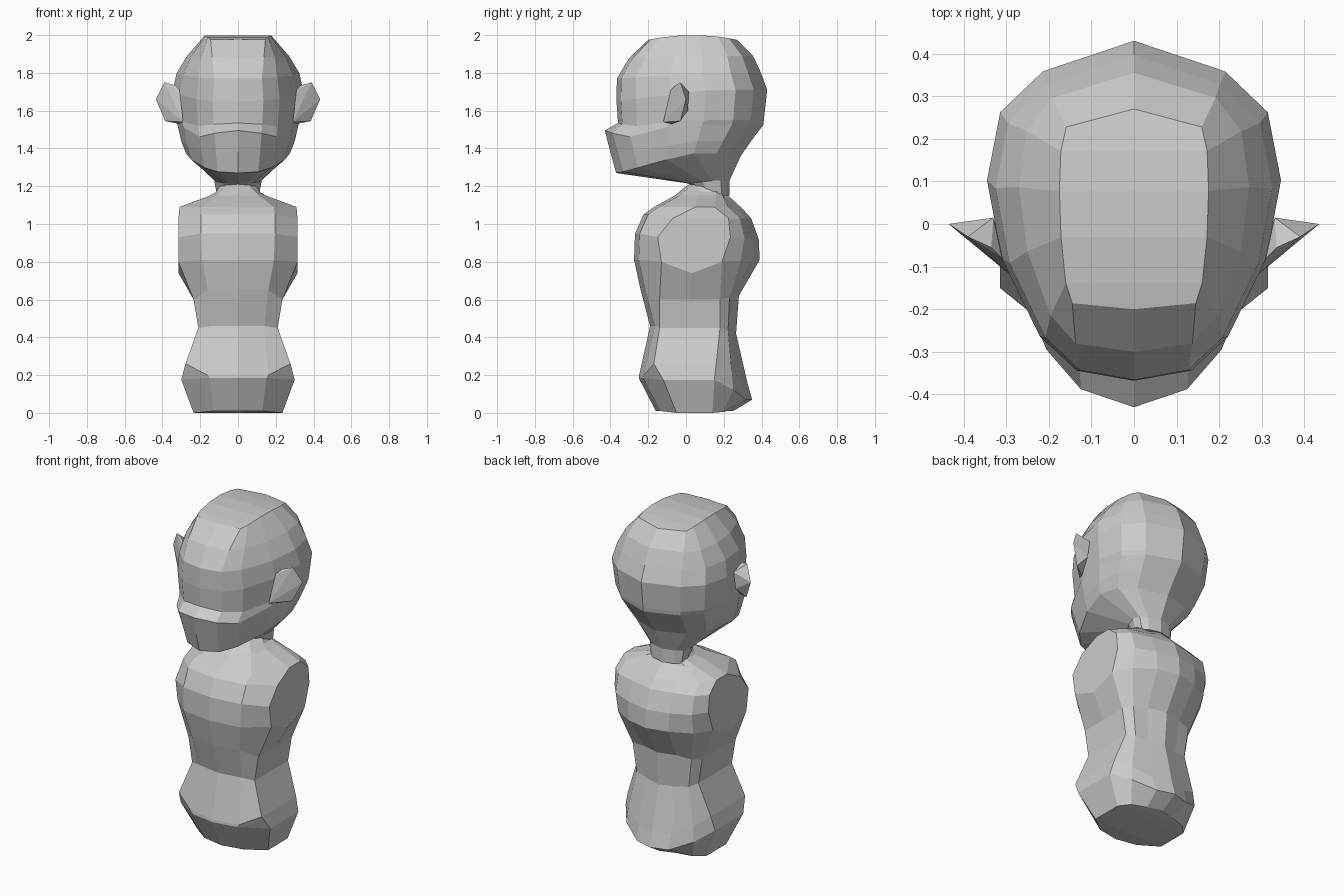
import bpy, bmesh


def finish(bm, name):
    bmesh.ops.remove_doubles(bm, verts=bm.verts, dist=0.0005)
    bmesh.ops.recalc_face_normals(bm, faces=bm.faces)
    mesh = bpy.data.meshes.new(name)
    bm.to_mesh(mesh)
    bm.free()
    ob = bpy.data.objects.new(name, mesh)
    bpy.context.collection.objects.link(ob)
    return ob


def loft(name, rings):
    """Skin half rings (front centre to back centre), mirror them, strip-cap the ends."""
    bm = bmesh.new()
    halves = [[[bm.verts.new((s * x, y, z)) for x, y, z in ring] for ring in rings]
              for s in (1, -1)]
    for half in halves:
        for a, b in zip(half, half[1:]):
            for i in range(len(a) - 1):
                bm.faces.new((a[i], a[i + 1], b[i + 1], b[i]))
    for k in (0, -1):
        r, l = halves[0][k], halves[1][k]
        for i in range(len(r) - 1):
            bm.faces.new((r[i], r[i + 1], l[i + 1], l[i]))
    return finish(bm, name)


# Torso: front/side/back heights, front/back depth, half width, side depths,
# panel half width, drop of the side middle (lower corner of the flat arm socket)
def torso_ring(zf, zs, zb, yf, yb, w, sf, sb, p, drop=0):
    return [(0, yf, zf), (p, yf + 0.025, zf), (w, sf, zs), (w, (sf + sb) / 2, zs - drop),
            (w, sb, zs), ((p + w) / 2, (sb + yb) / 2, (zs + zb) / 2),
            (p * 0.7, yb - 0.03, zb), (0, yb, zb)]


loft("torso", [torso_ring(*r) for r in (
    (0.01, 0.00, 0.01, -0.16, 0.25, 0.235, -0.05, 0.14, 0.13),
    (0.185, 0.175, 0.07, -0.25, 0.35, 0.30, -0.12, 0.15, 0.15),
    (0.20, 0.26, 0.16, -0.248, 0.325, 0.278, -0.17, 0.16, 0.16),
    (0.46, 0.45, 0.42, -0.19, 0.265, 0.21, -0.14, 0.18, 0.14),
    (0.65, 0.60, 0.62, -0.24, 0.28, 0.235, -0.14, 0.18, 0.16),
    (0.81, 0.80, 0.81, -0.275, 0.39, 0.315, -0.13, 0.19, 0.19, 0.06),
    (0.95, 0.93, 0.92, -0.27, 0.385, 0.315, -0.15, 0.235, 0.195),
    (1.05, 1.03, 1.03, -0.225, 0.345, 0.315, -0.07, 0.225, 0.195),
    (1.09, 1.09, 1.08, -0.17, 0.30, 0.31, 0.05, 0.15, 0.19),
    (1.15, 1.15, 1.14, -0.06, 0.235, 0.15, 0.06, 0.16, 0.11),
    (1.20, 1.17, 1.16, 0.00, 0.215, 0.115, 0.08, 0.16, 0.06),
    (1.23, 1.22, 1.22, 0.05, 0.20, 0.085, 0.10, 0.16, 0.05))])

# Head: rings share one normalised egg-shaped outline
OUTLINE = ((0, 0), (.39, .03), (.64, .13), (.9, .36), (1, .59), (.91, .79), (.62, .91), (0, 1))
DIP = (0, .4, 1, 0, 0, 0, 0, 0)


def head_ring(zf, zb, yf, yb, w, power=1, bulge=0, taper=0, dip=0):
    return [(w * u ** power, yf + (yb - yf) * t + taper * u * (1 - t),
             zf + (zb - zf) * min(1, t * 1.6) + bulge * 4 * t * (1 - t) - dip * d)
            for (u, t), d in zip(OUTLINE, DIP)]


loft("head", [head_ring(*r) for r in (
    (1.20, 1.15, 0.04, 0.23, 0.112),
    (1.215, 1.23, 0.01, 0.23, 0.125),
    (1.27, 1.36, -0.37, 0.29, 0.275, 1, 0.02, 0.05),
    (1.38, 1.44, -0.40, 0.345, 0.30, 1, 0, 0.05, 0.01),
    (1.495, 1.525, -0.43, 0.41, 0.32, 1, 0, 0.045, 0.04),
    (1.535, 1.55, -0.36, 0.412, 0.328, 1, 0, 0, 0.02),
    (1.65, 1.71, -0.368, 0.43, 0.345),
    (1.77, 1.80, -0.366, 0.397, 0.325),
    (1.88, 1.89, -0.30, 0.355, 0.27, 0.72),
    (1.975, 1.975, -0.20, 0.27, 0.175, 0.2, 0.025))])

# Ears: thin wedges flaring outward
for side, name in ((1, "ear_right"), (-1, "ear_left")):
    bm = bmesh.new()
    for x, y, z in ((.31, -.08, 1.71), (.335, -.055, 1.735), (.39, -.03, 1.75),
                    (.435, 0, 1.66), (.385, -.03, 1.545), (.31, -.075, 1.53),
                    (.29, -.12, 1.54), (.33, .015, 1.70), (.34, .01, 1.60)):
        bm.verts.new((side * x, y, z))
    bmesh.ops.convex_hull(bm, input=bm.verts)
    finish(bm, name)
